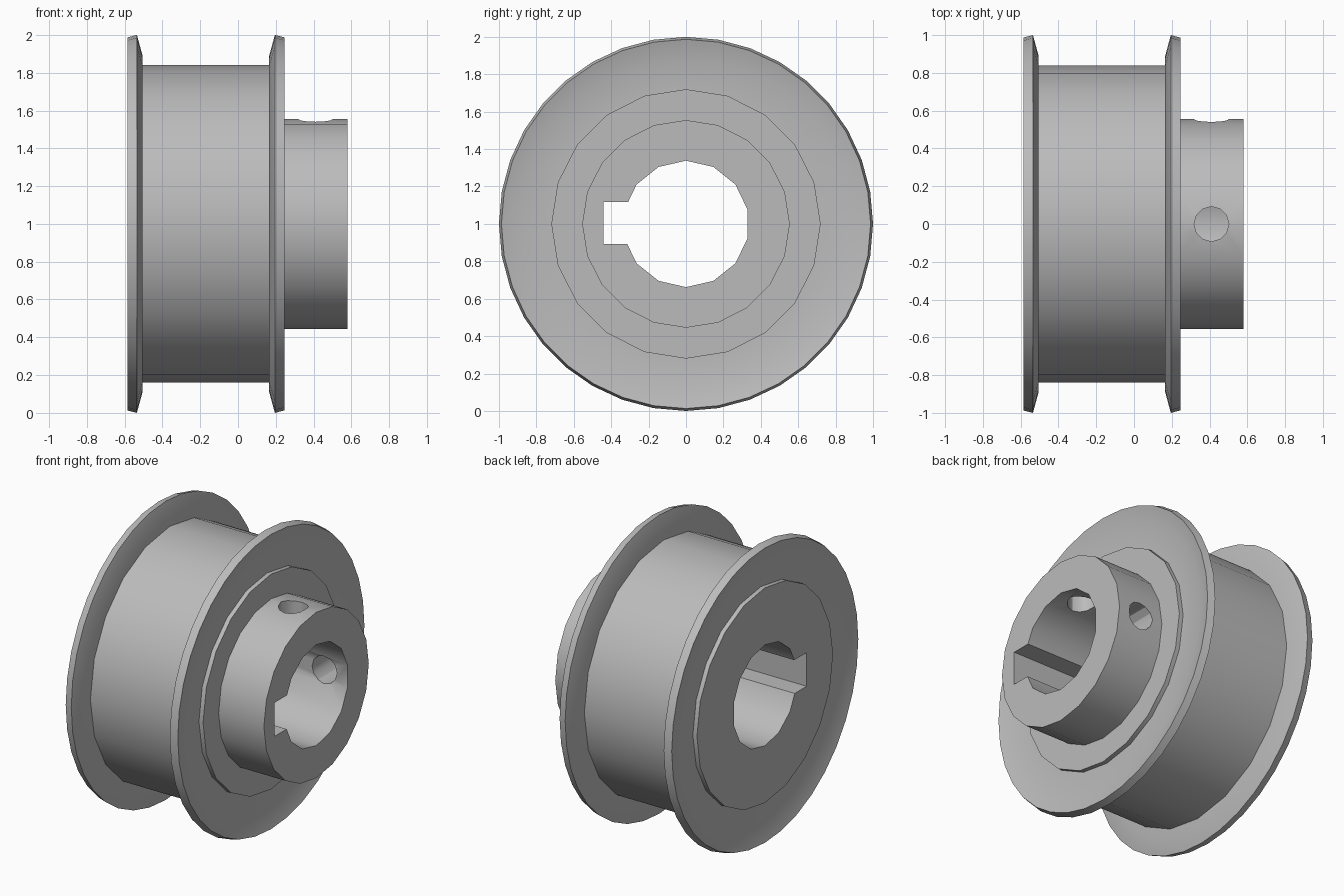
import bpy, bmesh
from math import cos, sin, pi, radians
from mathutils import Matrix, Vector

cube = bpy.data.objects.get("Cube")
if cube:
    bpy.data.objects.remove(cube, do_unlink=True)

AXIS_Z = 1.0

steel = bpy.data.materials.new("plain_grey_steel")
steel.use_nodes = True
grey = (0.5, 0.5, 0.5, 1)
steel.diffuse_color = grey
steel.node_tree.nodes["Principled BSDF"].inputs["Base Color"].default_value = grey


def make_object(name, bm):
    bmesh.ops.recalc_face_normals(bm, faces=bm.faces)
    mesh = bpy.data.meshes.new(name)
    bm.to_mesh(mesh)
    bm.free()
    mesh.materials.append(steel)
    obj = bpy.data.objects.new(name, mesh)
    bpy.context.collection.objects.link(obj)
    return obj


def lathe(name, profile, sides, closed):
    """Turn (x, radius) points round the shaft axis, as a closed ring or a capped solid."""
    bm = bmesh.new()
    rings = []
    for x, r in profile:
        angles = [2 * pi * i / sides for i in range(sides)]
        rings.append([bm.verts.new((x, r * sin(a), AXIS_Z + r * cos(a))) for a in angles])
    pairs = list(zip(rings, rings[1:]))
    if closed:
        pairs.append((rings[-1], rings[0]))
    else:
        bm.faces.new(rings[0])
        bm.faces.new(rings[-1])
    for a, b in pairs:
        for i in range(sides):
            j = (i + 1) % sides
            bm.faces.new((a[i], a[j], b[j], b[i]))
    return make_object(name, bm)


def screw_cutter(name, direction):
    """Radial cylinder from the bore out through the hub wall."""
    bm = bmesh.new()
    turn = Vector(direction).to_track_quat('Z', 'Y').to_matrix().to_4x4()
    place = Matrix.Translation((0.41, 0, AXIS_Z)) @ turn @ Matrix.Translation((0, 0, 0.45))
    bmesh.ops.create_cone(bm, cap_ends=True, segments=12, radius1=0.092,
                          radius2=0.092, depth=0.7, matrix=place)
    return make_object(name, bm)


def cut(target, cutter):
    cutter.hide_render = True
    mod = target.modifiers.new("cut", 'BOOLEAN')
    mod.operation = 'DIFFERENCE'
    mod.solver = 'EXACT'
    mod.object = cutter
    bpy.context.view_layer.objects.active = target
    bpy.ops.object.modifier_apply(modifier=mod.name)
    bpy.data.objects.remove(cutter, do_unlink=True)


# Body: end boss, belt drum, boss and hub
body = lathe("pulley_body", [
    (-0.585, 0.72), (-0.53, 0.72), (-0.53, 0.84), (0.19, 0.84),
    (0.19, 0.72), (0.245, 0.72), (0.245, 0.555), (0.58, 0.555)], 20, False)

# Shaft bore, keyway and two set screw holes
cut(body, lathe("bore_cutter", [(-0.8, 0.338), (0.8, 0.338)], 14, False))
bm = bmesh.new()
bmesh.ops.create_cube(bm, size=1, matrix=Matrix.Translation((0, -0.24, AXIS_Z + 0.005))
                      @ Matrix.Diagonal((1.6, 0.4, 0.225, 1)))
cut(body, make_object("keyway_cutter", bm))
cut(body, screw_cutter("top_screw_cutter", (0, 0, 1)))
cut(body, screw_cutter("back_screw_cutter", (0, 1, 0)))

# Pressed flanges with rims bent outward, mirrored about the drum centre
flange = [(0.335, 0.70), (0.335, 0.89), (0.365, 1.0), (0.415, 0.987), (0.385, 0.88), (0.385, 0.70)]
parts = [body]
for name, side in (("right_flange", -1), ("left_flange", 1)):
    parts.append(lathe(name, [(-0.17 + side * x, r) for x, r in flange], 36, True))

# Smooth turned surfaces with sharp edges
bpy.ops.object.select_all(action='DESELECT')
for part in parts:
    part.select_set(True)
bpy.context.view_layer.objects.active = body
bpy.ops.object.shade_smooth_by_angle(angle=radians(30))
